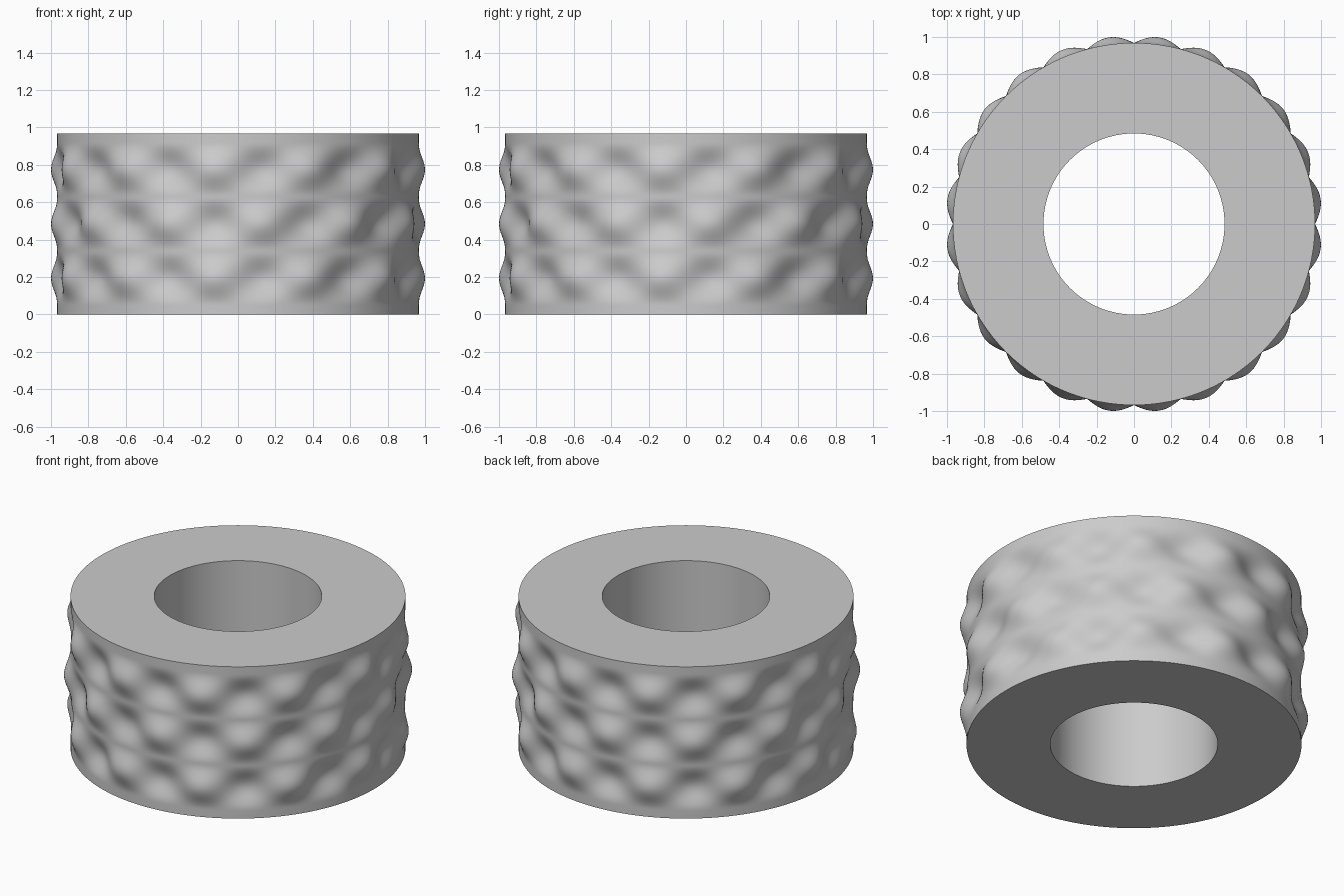
import bpy, bmesh
from math import sin, cos, pi, tau

cube = bpy.data.objects.get("Cube")
if cube:
    bpy.data.objects.remove(cube, do_unlink=True)

# Dimensions
RADIUS = HEIGHT = 0.968
BORE = RADIUS / 2
DEPTH = 0.04 * RADIUS      # height of the bumps and depth of the dents
MARGIN = 0.05 * HEIGHT     # plain band at either end
ROWS, WAVES = 3, 12
SEGMENTS, STEPS = 288, 72

grey = bpy.data.materials.new("plain grey")
grey.use_nodes = True
colour = (0.6, 0.6, 0.6, 1)
grey.diffuse_color = colour
grey.node_tree.nodes["Principled BSDF"].inputs["Base Color"].default_value = colour


def relief(angle, t):
    """Chequered bumps and dents; t runs over the rows from 0 to 1."""
    s = sin(ROWS * pi * t)
    return -DEPTH * sin(WAVES * angle) * s * abs(s)


def add_ring(bm, z, radius_at):
    ring = []
    for i in range(SEGMENTS):
        a = tau * i / SEGMENTS
        r = radius_at(a)
        ring.append(bm.verts.new((r * cos(a), r * sin(a), z)))
    return ring


# Closed loop of rings: up the embossed outside, then down the bore
bm = bmesh.new()
rings = [add_ring(bm, 0, lambda a: RADIUS)]
for k in range(STEPS + 1):
    t = k / STEPS
    z = MARGIN + t * (HEIGHT - 2 * MARGIN)
    rings.append(add_ring(bm, z, lambda a: RADIUS + relief(a, t)))
rings.append(add_ring(bm, HEIGHT, lambda a: RADIUS))
rings.append(add_ring(bm, HEIGHT, lambda a: BORE))
rings.append(add_ring(bm, 0, lambda a: BORE))

for low, high in zip(rings, rings[1:] + rings[:1]):
    for i in range(SEGMENTS):
        j = (i + 1) % SEGMENTS
        bm.faces.new((low[i], low[j], high[j], high[i]))
bmesh.ops.recalc_face_normals(bm, faces=bm.faces)

mesh = bpy.data.meshes.new("embossed_ring")
bm.to_mesh(mesh)
bm.free()
mesh.materials.append(grey)
ring = bpy.data.objects.new("embossed_ring", mesh)
bpy.context.collection.objects.link(ring)

# Smooth relief with crisp rims
bpy.ops.object.select_all(action="DESELECT")
ring.select_set(True)
bpy.context.view_layer.objects.active = ring
bpy.ops.object.shade_smooth_by_angle(angle=pi / 4)
